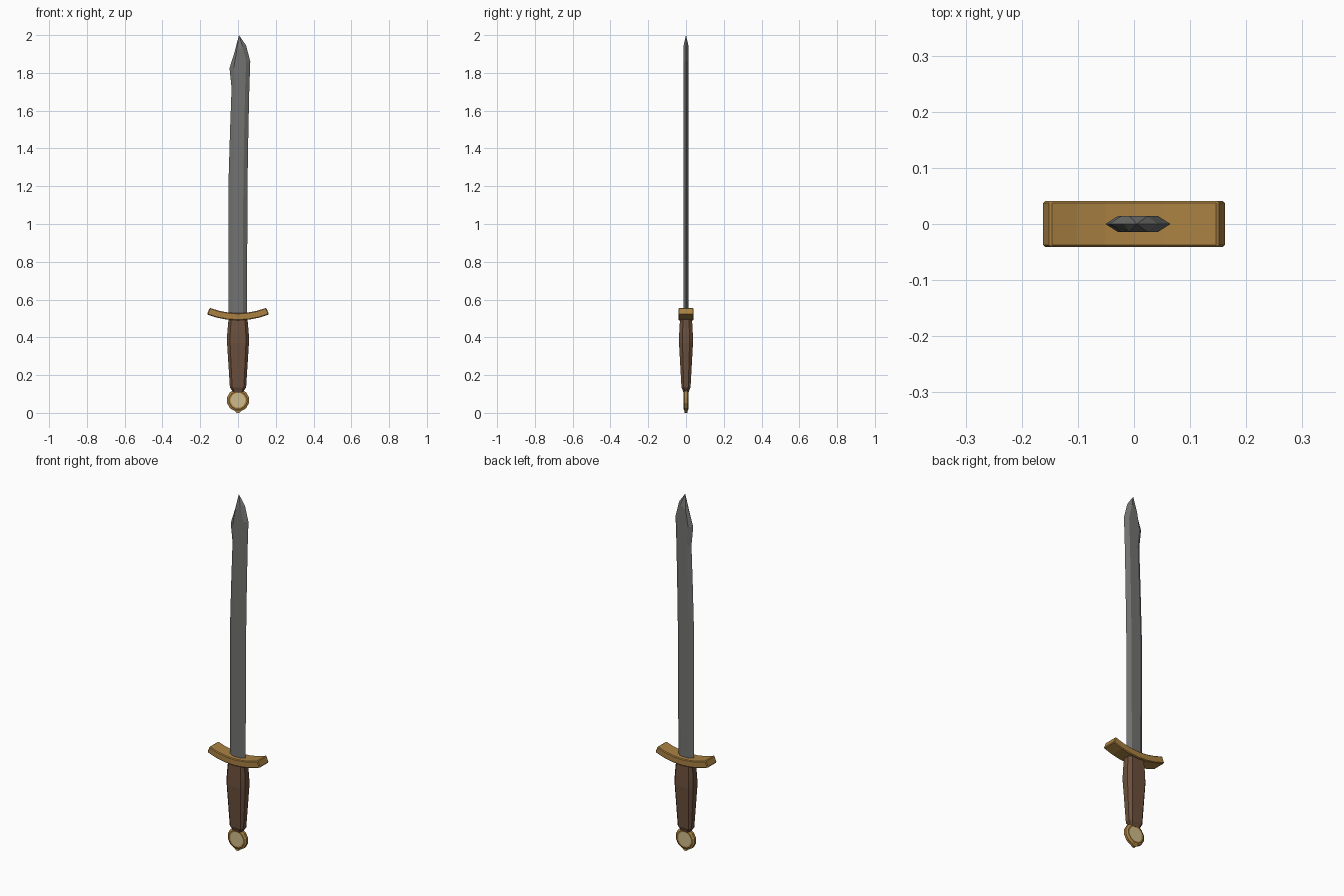
import bpy, bmesh, math

if "Cube" in bpy.data.objects:
    bpy.data.objects.remove(bpy.data.objects["Cube"])


def material(name, rgb):
    m = bpy.data.materials.new(name)
    m.diffuse_color = (*rgb, 1)
    m.use_nodes = True
    m.node_tree.nodes["Principled BSDF"].inputs["Base Color"].default_value = m.diffuse_color
    return m


STEEL = material("steel grey", (0.17, 0.17, 0.165))
BRASS = material("dark gold", (0.40, 0.22, 0.055))
LEATHER = material("brown leather", (0.15, 0.08, 0.045))
PALE = material("pale gold", (0.62, 0.50, 0.26))


def loft(name, rings, mats, bevel=0.0):
    """Skin a list of equal-length rings; single-point rings become tips."""
    bm = bmesh.new()
    rows = [[bm.verts.new(p) for p in r] for r in rings]
    for a, b in zip(rows, rows[1:]):
        n = max(len(a), len(b))
        for i in range(n):
            j = (i + 1) % n
            if len(b) == 1:
                bm.faces.new((a[i], a[j], b[0]))
            else:
                bm.faces.new((a[i], a[j], b[j], b[i]))
    for r in (rows[0], rows[-1]):
        if len(r) > 2:
            bm.faces.new(r)
    bmesh.ops.recalc_face_normals(bm, faces=bm.faces)
    me = bpy.data.meshes.new(name)
    bm.to_mesh(me)
    bm.free()
    for m in mats:
        me.materials.append(m)
    ob = bpy.data.objects.new(name, me)
    bpy.context.collection.objects.link(ob)
    if bevel:
        mod = ob.modifiers.new("bevel", 'BEVEL')
        mod.width = bevel
        mod.segments = 1
    return ob


# Blade: six-sided section; (z left edge, x left, z right edge, x right)
T = 0.014
blade = []
for zl, xl, zr, xr in [(0.50, -0.050, 0.50, 0.047), (0.90, -0.051, 0.90, 0.049),
                       (1.20, -0.051, 1.20, 0.050), (1.50, -0.042, 1.50, 0.055),
                       (1.72, -0.034, 1.72, 0.060), (1.825, -0.045, 1.86, 0.065)]:
    il, ir = xl + 0.022, xr - 0.022
    blade.append([(xl, 0, zl), (il, -T, zl), (ir, -T, zr),
                  (xr, 0, zr), (ir, T, zr), (il, T, zl)])
blade.append([(-0.018, 0, 1.91), (-0.008, -T, 1.91), (0.024, -T, 1.94),
              (0.043, 0, 1.945), (0.024, T, 1.94), (-0.008, T, 1.91)])
blade.append([(0.005, 0, 2.0)])
loft("blade", blade, [STEEL])

# Cross guard: rectangular bar swept along an upward arc
C, R_OUT, R_IN, W = 0.937, 0.447, 0.409, 0.041
guard = []
for i in range(7):
    a = math.radians(-21.5 + 43 * i / 6)
    s, c = math.sin(a), math.cos(a)
    guard.append([(r * s, y, C - r * c) for r, y in
                  ((R_OUT, -W), (R_OUT, W), (R_IN, W), (R_IN, -W))])
loft("cross_guard", guard, [BRASS], 0.004)

# Grip: chamfered section swelling in the upper half
grip = []
for z, x, y in [(0.108, 0.026, 0.014), (0.122, 0.034, 0.018), (0.135, 0.043, 0.024),
                (0.37, 0.058, 0.037), (0.42, 0.057, 0.036), (0.51, 0.049, 0.031)]:
    cx, cy = x * 0.72, y * 0.5
    grip.append([(-cx, -y, z), (cx, -y, z), (x, -cy, z), (x, cy, z),
                 (cx, y, z), (-cx, y, z), (-x, cy, z), (-x, -cy, z)])
loft("grip", grip, [LEATHER])

# Pommel: faceted disc with pale inlays on both faces
N = 12
pommel = [[(r * math.cos(2 * math.pi * (k + 0.5) / N), y,
            0.067 + r * math.sin(2 * math.pi * (k + 0.5) / N)) for k in range(N)]
          for r, y in ((0.040, -0.013), (0.048, -0.014), (0.060, -0.007),
                       (0.060, 0.007), (0.048, 0.014), (0.040, 0.013))]
ob = loft("pommel", pommel, [BRASS, PALE])
for p in ob.data.polygons:
    p.material_index = 1 if len(p.vertices) == N else 0

# Small peened nub under the pommel
loft("pommel_nub", [[(sx * w, sy * 0.007, z) for sx, sy in
                     ((-1, -1), (1, -1), (1, 1), (-1, 1))]
                    for z, w in ((0.0, 0.006), (0.015, 0.024))], [BRASS])
